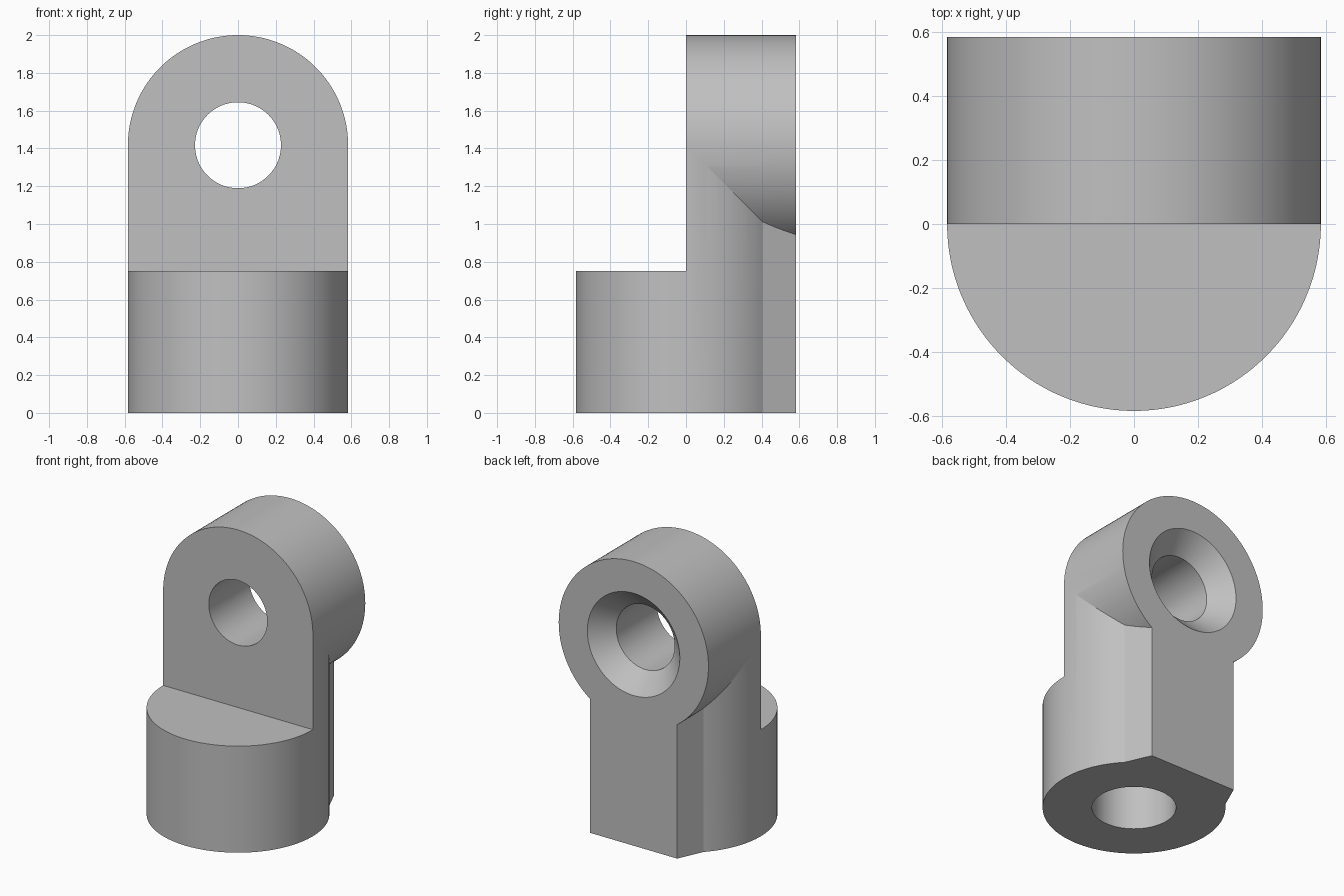
import bpy, bmesh, math
from mathutils import Matrix, Vector

R = 0.583          # radius of both the base and the eye
EYE_Z = 2 - R      # height of the eye centre
STEP_Z = 0.75      # height of the front step
SEG = 128

if "Cube" in bpy.data.objects:
    bpy.data.objects.remove(bpy.data.objects["Cube"])

steel = bpy.data.materials.new("grey steel")
steel.use_nodes = True
grey = (0.53, 0.53, 0.53, 1)
steel.diffuse_color = grey
steel.node_tree.nodes["Principled BSDF"].inputs["Base Color"].default_value = grey


def finish(name, bm):
    bmesh.ops.recalc_face_normals(bm, faces=bm.faces)
    mesh = bpy.data.meshes.new(name)
    bm.to_mesh(mesh)
    bm.free()
    mesh.materials.append(steel)
    obj = bpy.data.objects.new(name, mesh)
    bpy.context.collection.objects.link(obj)
    return obj


def prism(name, outline, height):
    """Extrude a plan outline upward from the ground."""
    bm = bmesh.new()
    face = bm.faces.new([bm.verts.new((x, y, 0)) for x, y in outline])
    top = bmesh.ops.extrude_face_region(bm, geom=[face])["geom"]
    verts = [v for v in top if isinstance(v, bmesh.types.BMVert)]
    bmesh.ops.translate(bm, verts=verts, vec=(0, 0, height))
    return finish(name, bm)


def rod(name, r1, r2, start, end):
    """Cylinder or cone between two points."""
    start, end = Vector(start), Vector(end)
    axis = end - start
    turn = Vector((0, 0, 1)).rotation_difference(axis).to_matrix().to_4x4()
    bm = bmesh.new()
    bmesh.ops.create_cone(bm, cap_ends=True, segments=SEG, radius1=r1, radius2=r2,
                          depth=axis.length,
                          matrix=Matrix.Translation((start + end) / 2) @ turn)
    return finish(name, bm)


def combine(obj, other, operation):
    mod = obj.modifiers.new(operation.lower(), "BOOLEAN")
    mod.object, mod.operation, mod.solver = other, operation, "EXACT"
    bpy.context.view_layer.objects.active = obj
    bpy.ops.object.modifier_apply(modifier=mod.name)
    bpy.data.objects.remove(other)


# Column: round plan that narrows to a flat back
corner = math.asin(0.405 / R)
sweep = math.pi + 2 * corner
arc = [corner - sweep * i / SEG for i in range(SEG + 1)]
plan = [(R * math.cos(a), R * math.sin(a)) for a in arc]
plan += [(-0.34, R), (0.34, R)]
body = prism("rod_end_body", plan, EYE_Z - 0.015)

# Step cut away from the front half
step = prism("step_cutter", [(-1, -1), (1, -1), (1, 0), (-1, 0)], 2)
step.data.transform(Matrix.Translation((0, 0, STEP_Z)))
combine(body, step, "DIFFERENCE")

# Eye at the top
combine(body, rod("eye", R, R, (0, 0, EYE_Z), (0, R, EYE_Z)), "UNION")

# Pin hole, countersink at the back, blind bore underneath
pin, sink, over = 0.2275, 0.36, 0.05
combine(body, rod("pin_hole", pin, pin, (0, -1, EYE_Z), (0, 1, EYE_Z)), "DIFFERENCE")
combine(body, rod("countersink", pin - over, sink + over,
                  (0, R - (sink - pin) - over, EYE_Z), (0, R + over, EYE_Z)), "DIFFERENCE")
combine(body, rod("bore", 0.268, 0.268, (0, 0, -0.1), (0, 0, 0.6)), "DIFFERENCE")

# Smooth round walls with crisp edges
bpy.ops.object.select_all(action="DESELECT")
body.select_set(True)
bpy.context.view_layer.objects.active = body
bpy.ops.object.shade_smooth_by_angle(angle=math.radians(15))
